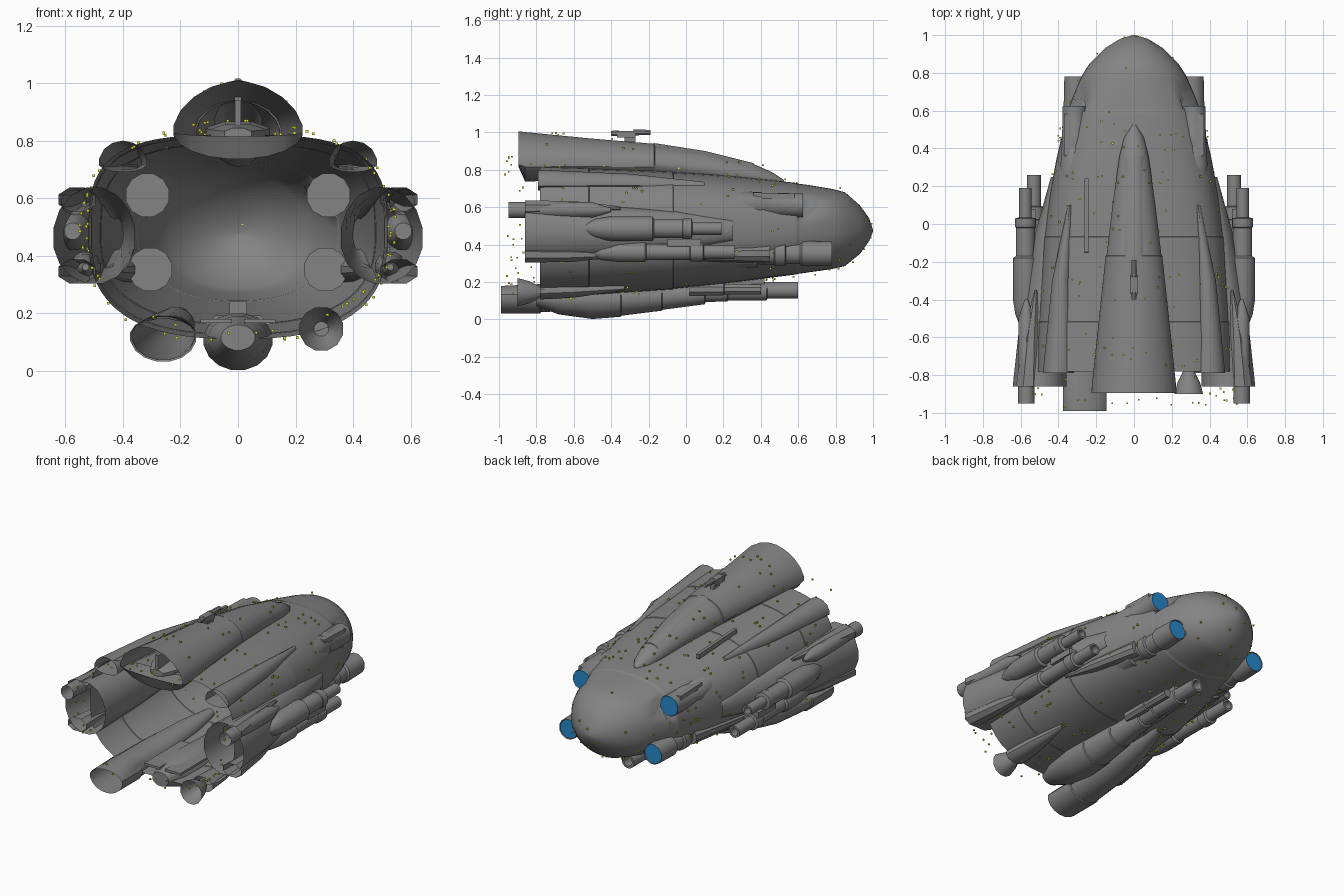
import bpy, bmesh, math, random
from mathutils import Vector, Matrix

random.seed(4)


def material(name, col):
    m = bpy.data.materials.new(name)
    m.diffuse_color = (*col, 1)
    return m


GREY = material("hull_grey", (0.23, 0.23, 0.23))
BLUE = material("engine_blue", (0.02, 0.25, 0.60))
YELLOW = material("light_yellow", (0.9, 0.9, 0.02))


def finish(name, bm, mat, angle=35):
    bmesh.ops.recalc_face_normals(bm, faces=bm.faces)
    me = bpy.data.meshes.new(name)
    bm.to_mesh(me)
    bm.free()
    for p in me.polygons:
        p.use_smooth = True
    me.set_sharp_from_angle(angle=math.radians(angle))
    me.materials.append(mat)
    ob = bpy.data.objects.new(name, me)
    bpy.context.collection.objects.link(ob)
    return ob


def loft(name, stations, sides=24, cap0=False, cap1=False, mat=GREY):
    """Skin rings along y. Station: y, z low, z mid, z high, half width, x centre, n top, n bottom."""
    bm = bmesh.new()
    rings = []
    for st in stations:
        y, lo, mid, hi, hw, cx, nt, nb = tuple(st) + (0, 2, 2)[len(st) - 5:]
        ring = []
        for i in range(sides):
            a = 2 * math.pi * (i + 0.5) / sides
            c, s = math.cos(a), math.sin(a)
            n = nt if s > 0 else nb
            x = cx + hw * math.copysign(abs(c) ** (2 / n), c)
            h = abs(s) ** (2 / n)
            ring.append(bm.verts.new((x, y, mid + (hi - mid) * h if s > 0 else mid - (mid - lo) * h)))
        rings.append(ring)
    for a, b in zip(rings, rings[1:]):
        for i in range(sides):
            j = (i + 1) % sides
            bm.faces.new((a[i], a[j], b[j], b[i]))
    if cap0:
        bm.faces.new(rings[0])
    if cap1:
        bm.faces.new(rings[-1])
    return finish(name, bm, mat)


def tube(name, x, z, profile, sides=12, cap0=False, cap1=False, mat=GREY):
    return loft(name, [(y, z - r, z, z + r, r, x) for y, r in profile], sides, cap0, cap1, mat)


def box(name, lo, hi, rot_x=0):
    bm = bmesh.new()
    bmesh.ops.create_cube(bm, size=1)
    size = [b - a for a, b in zip(lo, hi)]
    bmesh.ops.scale(bm, vec=size, verts=bm.verts)
    bmesh.ops.rotate(bm, matrix=Matrix.Rotation(rot_x, 3, 'X'), verts=bm.verts)
    bmesh.ops.translate(bm, vec=[(a + b) / 2 for a, b in zip(lo, hi)], verts=bm.verts)
    return finish(name, bm, GREY)


# Main hull: open at the rear, small steps mark the plating seams
hull = loft("main_hull", [
    (-0.78, 0.11, 0.47, 0.82, 0.520, 0, 3.3, 2.6),
    (-0.52, 0.125, 0.47, 0.812, 0.513, 0, 3.2, 2.6),
    (-0.517, 0.128, 0.47, 0.809, 0.510, 0, 3.2, 2.6),
    (-0.07, 0.16, 0.47, 0.79, 0.480, 0, 3.0, 2.5),
    (-0.067, 0.163, 0.47, 0.787, 0.477, 0, 3.0, 2.5),
    (0.15, 0.185, 0.47, 0.775, 0.447, 0, 2.8, 2.4),
    (0.35, 0.21, 0.47, 0.757, 0.410, 0, 2.6, 2.4),
    (0.59, 0.24, 0.475, 0.73, 0.353, 0, 2.4, 2.2)], 60)
nose = loft("nose_dome", [
    (0.59, 0.24, 0.475, 0.73, 0.353, 0, 2.4, 2.2),
    (0.594, 0.243, 0.475, 0.727, 0.350, 0, 2.4, 2.2),
    (0.615, 0.245, 0.475, 0.724, 0.344, 0, 2.4, 2.2),
    (0.66, 0.252, 0.475, 0.718, 0.33, 0, 2.35, 2.2),
    (0.72, 0.26, 0.475, 0.708, 0.305, 0, 2.3, 2.2),
    (0.79, 0.271, 0.475, 0.696, 0.274, 0, 2.25, 2.15),
    (0.85, 0.285, 0.475, 0.68, 0.235, 0, 2.2, 2.1),
    (0.93, 0.35, 0.475, 0.61, 0.155),
    (0.98, 0.42, 0.475, 0.54, 0.075),
    (1.0, 0.47, 0.475, 0.48, 0.006)], 60, cap1=True)
# Scoops pressed into the dome ahead of the upper engines
for v in nose.data.vertices:
    axis = Vector((math.copysign(0.315, v.co.x), v.co.y, 0.61))
    r = 0.07 * (0.84 - v.co.y) / 0.22
    if v.co.y > 0.6 and (v.co - axis).length < r:
        v.co = axis + (Vector((0, v.co.y, 0.47)) - axis).normalized() * r

# Dorsal housing: long tapering tunnel with an open tail
dorsal = loft("dorsal_housing", [
    (-0.895, 0.815, 0.83, 1.008, 0.228, 0, 1.8, 2),
    (-0.86, 0.735, 0.83, 1.004, 0.226, 0, 1.8, 2),
    (-0.52, 0.75, 0.83, 0.970, 0.190, 0, 1.8, 2),
    (-0.17, 0.75, 0.825, 0.940, 0.152),
    (-0.167, 0.75, 0.82, 0.936, 0.147),
    (0.10, 0.74, 0.80, 0.897, 0.115),
    (0.36, 0.72, 0.76, 0.832, 0.078),
    (0.46, 0.71, 0.74, 0.788, 0.052),
    (0.525, 0.71, 0.72, 0.745, 0.012)], 20, cap1=True)
loft("dorsal_canopy", [
    (-0.175, 0.85, 0.86, 0.945, 0.085), (0.1, 0.8, 0.82, 0.902, 0.08),
    (0.36, 0.74, 0.76, 0.837, 0.074), (0.362, 0.74, 0.76, 0.825, 0.07)], 16)
loft("dorsal_inner_pod", [(-0.84, 0.80, 0.825, 0.845, 0.05), (-0.74, 0.78, 0.825, 0.86, 0.11),
                          (-0.4, 0.77, 0.83, 0.87, 0.12)], 8, True, True)
box("dorsal_inner_fin", (-0.01, -0.84, 0.85), (0.01, -0.7, 0.94))

# Dorsal gun
box("top_gun_mount", (-0.012, -0.33, 0.94), (0.012, -0.27, 0.985))
box("top_gun_body", (-0.022, -0.37, 0.972), (0.022, -0.27, 1.008))
tube("top_gun_rear", 0, 0.995, [(-0.4, 0.014), (-0.36, 0.018)], 8, True, True)
tube("top_gun_barrel", 0, 1.0, [(-0.28, 0.018), (-0.19, 0.014)], 8, True, True)
box("shoulder_blade", (-0.262, -0.15, 0.765), (-0.242, 0.24, 0.795), -0.05)

for s, side in ((1, "right"), (-1, "left")):
    # Side nacelle shell, open at the rear
    loft(side + "_side_nacelle", [
        (-0.86, 0.30, 0.46, 0.64, 0.145, s * 0.500),
        (-0.45, 0.32, 0.46, 0.61, 0.120, s * 0.480),
        (-0.05, 0.36, 0.46, 0.58, 0.075, s * 0.450),
        (0.25, 0.42, 0.47, 0.53, 0.020, s * 0.420)], 16)
    # Low shoulder flute
    loft(side + "_shoulder_flute", [
        (-0.79, 0.69, 0.72, 0.80, 0.085, s * 0.40),
        (-0.3, 0.70, 0.72, 0.778, 0.05, s * 0.385),
        (0.1, 0.70, 0.71, 0.735, 0.01, s * 0.34)], 14)
    # Tail cones around the nacelle
    for z, part in ((0.595, "upper"), (0.345, "lower")):
        loft(f"{side}_{part}_tail_cone", [
            (-0.86, z - 0.045, z, z + 0.045, 0.07, s * 0.56),
            (-0.6, z - 0.04, z, z + 0.04, 0.045, s * 0.545),
            (-0.35, z - 0.01, z, z + 0.01, 0.008, s * 0.52)], 8)
    tube(side + "_exhaust_pipe", s * 0.57, 0.585, [(-0.95, 0.045), (-0.5, 0.043), (-0.4, 0.01)])
    # Gun pods with stepped barrels
    tube(side + "_upper_gun_pod", s * 0.575, 0.485, [
        (-0.54, 0.03), (-0.48, 0.055), (-0.40, 0.068), (-0.18, 0.068), (-0.17, 0.052),
        (-0.02, 0.052), (-0.015, 0.056), (0.03, 0.056), (0.035, 0.034), (0.19, 0.034),
        (0.19, 0.022), (0.12, 0.02)], 12, True, True)
    tube(side + "_lower_gun_pod", s * 0.53, 0.36, [
        (-0.545, 0.012), (-0.45, 0.045), (-0.36, 0.055), (-0.22, 0.055), (-0.21, 0.044),
        (0.02, 0.044), (0.025, 0.053), (0.09, 0.053), (0.095, 0.038), (0.26, 0.038),
        (0.26, 0.026), (0.18, 0.024)], 12, True, True)
    box(side + "_gun_feed", (s * 0.55 - 0.03, -0.1, 0.39), (s * 0.55 + 0.03, 0.08, 0.43))
    # Forward engines: hexagonal glow plates inside the rims
    tube(side + "_upper_engine", s * 0.315, 0.61, [
        (0.2, 0.078), (0.4, 0.074), (0.41, 0.068), (0.622, 0.066)], 12, True)
    tube(side + "_upper_engine_glow", s * 0.315, 0.61, [(0.618, 0.064), (0.626, 0.064)], 12, True, True, BLUE)
    box(side + "_upper_engine_fairing", (s * 0.335 - 0.035, 0.36, 0.60), (s * 0.335 + 0.035, 0.58, 0.675), -0.03)
    tube(side + "_lower_engine", s * 0.305, 0.352, [
        (0.14, 0.078), (0.38, 0.078), (0.385, 0.062), (0.47, 0.062), (0.475, 0.07),
        (0.53, 0.07), (0.535, 0.058), (0.61, 0.058), (0.62, 0.07), (0.78, 0.066)], 12, True)
    tube(side + "_lower_engine_glow", s * 0.305, 0.352, [(0.767, 0.062), (0.774, 0.062)], 12, True, True, BLUE)
    loft(side + "_lower_engine_fairing", [
        (-0.1, 0.34, 0.35, 0.36, 0.01, s * 0.46), (0.12, 0.31, 0.352, 0.39, 0.045, s * 0.405),
        (0.45, 0.30, 0.352, 0.41, 0.05, s * 0.34)], 10, True, True)
    # Belly side barrels and rear fins
    tube(side + "_belly_barrel", s * 0.065, 0.16, [
        (0.02, 0.035), (0.2, 0.035), (0.205, 0.028), (0.4, 0.028), (0.4, 0.018)], 8, True, True)
    box(side + "_belly_fin", (s * 0.075 - 0.055, -0.78, 0.165), (s * 0.075 + 0.055, -0.4, 0.18))

# Central belly pod running forward into a stepped barrel
loft("belly_pod", [
    (-0.8, 0.07, 0.115, 0.16, 0.06), (-0.68, 0.025, 0.11, 0.19, 0.105),
    (-0.5, 0.0, 0.11, 0.2, 0.122), (-0.35, 0.012, 0.11, 0.2, 0.115),
    (-0.345, 0.018, 0.11, 0.2, 0.11), (-0.13, 0.045, 0.12, 0.2, 0.09),
    (-0.125, 0.05, 0.12, 0.2, 0.084), (0.1, 0.08, 0.135, 0.2, 0.06),
    (0.105, 0.092, 0.14, 0.19, 0.05), (0.22, 0.095, 0.145, 0.195, 0.05),
    (0.225, 0.1, 0.15, 0.2, 0.045), (0.43, 0.1, 0.15, 0.2, 0.05),
    (0.435, 0.11, 0.155, 0.2, 0.044), (0.6, 0.11, 0.155, 0.2, 0.044),
    (0.6, 0.125, 0.155, 0.185, 0.03), (0.5, 0.125, 0.155, 0.185, 0.028)], 16, True, True)
box("belly_barrel_strut", (-0.03, 0.2, 0.15), (0.03, 0.42, 0.24))

# Offset belly tube on the left, small bell nozzle with tapering pod on the right
loft("left_belly_tube", [
    (-0.99, 0.03, 0.12, 0.18, 0.117, -0.26), (-0.78, 0.03, 0.12, 0.19, 0.117, -0.26),
    (-0.775, 0.037, 0.12, 0.19, 0.11, -0.26), (-0.5, 0.05, 0.13, 0.2, 0.1, -0.25),
    (-0.2, 0.1, 0.16, 0.22, 0.07, -0.22), (0.0, 0.16, 0.19, 0.22, 0.03, -0.2)], 16)
tube("right_bell_nozzle", 0.29, 0.145, [(-0.9, 0.078), (-0.84, 0.062), (-0.77, 0.026)], 12, False, True)
loft("right_bell_pod", [(-0.78, 0.105, 0.15, 0.2, 0.075, 0.29), (-0.6, 0.115, 0.155, 0.2, 0.06, 0.29),
                        (-0.33, 0.155, 0.165, 0.19, 0.01, 0.29)], 12)

# Tiny yellow lights scattered over the shell and trailing behind it
spots = []
for ob, count in ((hull, 200), (nose, 20), (dorsal, 45)):
    polys = list(ob.data.polygons)
    for p in random.choices(polys, [p.area for p in polys], k=count):
        w = [random.random() for _ in p.vertices]
        pt = sum((ob.data.vertices[v].co * k for v, k in zip(p.vertices, w)), Vector()) / sum(w)
        out = (pt - Vector((0, pt.y, 0.47))).normalized()
        spots.append(pt + out * random.uniform(0.006, 0.02))
for i in range(45):
    a = random.uniform(0, 2 * math.pi)
    spots.append(Vector((0.55 * math.cos(a), random.uniform(-0.98, -0.8), 0.5 + 0.37 * math.sin(a))))
bm = bmesh.new()
for p in spots:
    bmesh.ops.create_cube(bm, size=0.009, matrix=Matrix.Translation(p))
finish("tiny_lights", bm, YELLOW)
